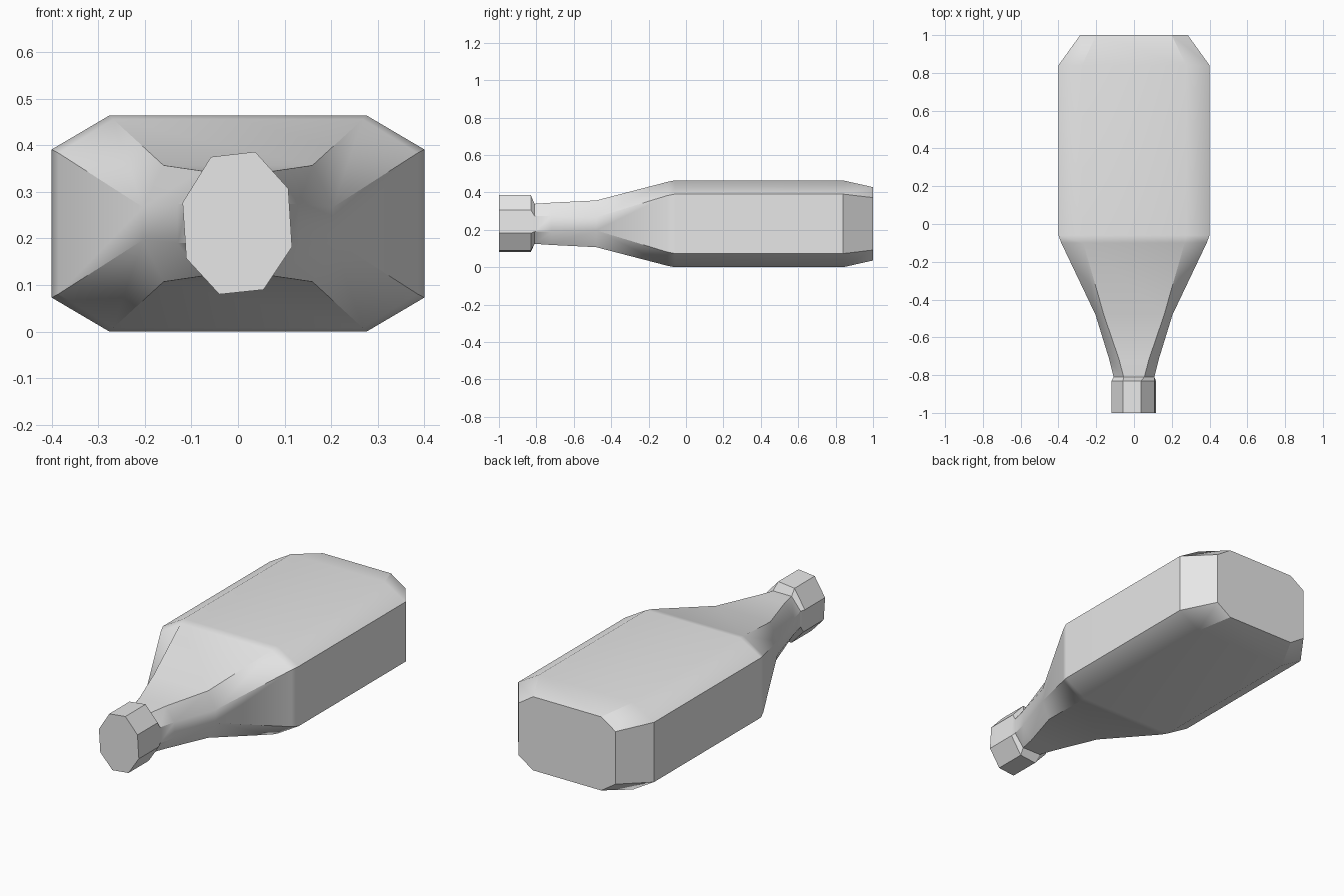
import bpy, bmesh, math

if "Cube" in bpy.data.objects:
    bpy.data.objects.remove(bpy.data.objects["Cube"])

ZC = 0.232  # height of the bottle's long axis

glass = bpy.data.materials.new("light_grey")
glass.use_nodes = True
grey = (0.8, 0.8, 0.8, 1)
glass.diffuse_color = grey
glass.node_tree.nodes["Principled BSDF"].inputs["Base Color"].default_value = grey


def octagon(y, a, h, w, b):
    """Chamfered rectangle: top edge half-width a at height h, side half-height b at width w."""
    pts = [(-a, h), (a, h), (w, b), (w, -b), (a, -h), (-a, -h), (-w, -b), (-w, b)]
    return [(x, y, ZC + z) for x, z in pts]


# Slightly twisted cap outline (x, z)
cap = [(-0.058, 0.375), (0.037, 0.386), (0.108, 0.307), (0.116, 0.182),
       (0.055, 0.09), (-0.04, 0.08), (-0.111, 0.157), (-0.119, 0.277)]

# Cross-sections from base to mouth
sections = [
    octagon(1.0, 0.20, 0.196, 0.285, 0.14),
    octagon(0.84, 0.276, 0.232, 0.40, 0.159),
    octagon(-0.06, 0.276, 0.232, 0.40, 0.159),
    octagon(-0.10, 0.268, 0.224, 0.385, 0.151),
    octagon(-0.48, 0.16, 0.125, 0.204, 0.035),
    octagon(-0.72, 0.078, 0.113, 0.13, 0.042),
    octagon(-0.81, 0.055, 0.107, 0.108, 0.042),
    [(x, -0.83, z) for x, z in cap],
    [(x, -1.0, z) for x, z in cap],
]
SHOULDER = 3  # span whose corner faces are folded

bm = bmesh.new()
rings = [[bm.verts.new(p) for p in s] for s in sections]
for k, (r, s) in enumerate(zip(rings, rings[1:])):
    for i in range(8):
        j = (i + 1) % 8
        if k == SHOULDER and i % 2:
            # fold from the wide top corner down to the narrow side corner
            if i in (1, 5):
                bm.faces.new((r[i], r[j], s[j]))
                bm.faces.new((r[i], s[j], s[i]))
            else:
                bm.faces.new((r[i], r[j], s[i]))
                bm.faces.new((r[j], s[j], s[i]))
        else:
            bm.faces.new((r[i], r[j], s[j], s[i]))
bm.faces.new(rings[0])
bm.faces.new(rings[-1])
bmesh.ops.recalc_face_normals(bm, faces=bm.faces)

mesh = bpy.data.meshes.new("bottle")
bm.to_mesh(mesh)
bm.free()
mesh.materials.append(glass)
bottle = bpy.data.objects.new("bottle", mesh)
bpy.context.collection.objects.link(bottle)

# Smooth the gentle bends, keep the hard creases
bpy.ops.object.select_all(action='DESELECT')
bottle.select_set(True)
bpy.context.view_layer.objects.active = bottle
bpy.ops.object.shade_smooth_by_angle(angle=math.radians(32))
normals = bottle.modifiers.new("weighted_normals", 'WEIGHTED_NORMAL')
normals.keep_sharp = True
